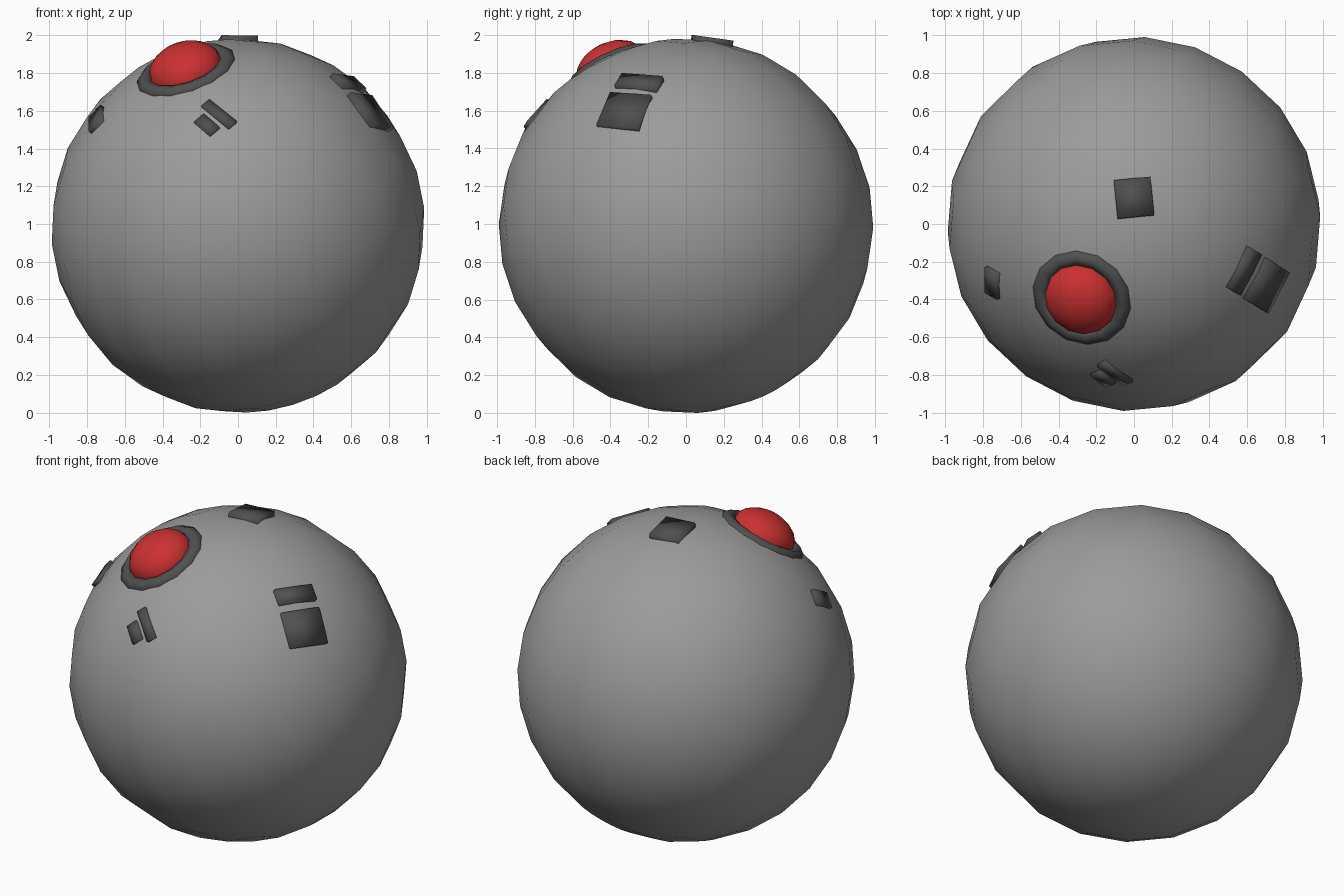
import bpy, bmesh, math
from mathutils import Vector, Matrix

if "Cube" in bpy.data.objects:
    bpy.data.objects.remove(bpy.data.objects["Cube"])

CENTRE = Vector((0, 0, 0.99))
EYE_AXIS = Vector((-0.29, -0.41, 0.865)).normalized()


def material(name, r, g, b):
    mat = bpy.data.materials.new(name)
    mat.diffuse_color = (r, g, b, 1)
    mat.use_nodes = True
    mat.node_tree.nodes["Principled BSDF"].inputs["Base Color"].default_value = mat.diffuse_color
    return mat


BODY = material("body_grey", 0.33, 0.33, 0.33)
DARK = material("dark_grey", 0.08, 0.08, 0.08)
RED = material("eye_red", 0.6, 0.03, 0.03)


def finish(name, bm, matrix, mat, angle=100):
    bmesh.ops.recalc_face_normals(bm, faces=bm.faces)
    me = bpy.data.meshes.new(name)
    bm.to_mesh(me)
    bm.free()
    me.materials.append(mat)
    ob = bpy.data.objects.new(name, me)
    ob.matrix_world = matrix
    bpy.context.collection.objects.link(ob)
    bpy.ops.object.select_all(action='DESELECT')
    ob.select_set(True)
    bpy.context.view_layer.objects.active = ob
    bpy.ops.object.shade_smooth_by_angle(angle=math.radians(angle))
    return ob


def lathe(profile, sides, closed=False):
    """Spin (radius, height) points about z."""
    bm = bmesh.new()
    verts = [bm.verts.new((r, 0, h)) for r, h in profile]
    edges = [bm.edges.new(p) for p in zip(verts, verts[1:])]
    if closed:
        edges.append(bm.edges.new((verts[-1], verts[0])))
    bmesh.ops.spin(bm, geom=verts + edges, cent=(0, 0, 0), axis=(0, 0, 1),
                   angle=math.tau, steps=sides)
    bmesh.ops.remove_doubles(bm, verts=bm.verts, dist=0.0005)
    return bm


# Local frame whose z axis leaves the ball through the eye
eye_frame = Matrix.Translation(CENTRE) @ EYE_AXIS.to_track_quat('Z', 'Y').to_matrix().to_4x4()

# Ball body, with its poles on the eye axis
bm = bmesh.new()
bmesh.ops.create_uvsphere(bm, u_segments=20, v_segments=14, radius=0.993)
finish("ball_body", bm, eye_frame, BODY)

# Bezel around the eye
finish("eye_ring", lathe([(0.262, 0.90), (0.272, 0.955), (0.24, 0.982),
                          (0.195, 0.972), (0.18, 0.90)], 14, True), eye_frame, DARK)

# Red domed eye
dome = [(0.20 * math.cos(a), 0.96 + 0.137 * math.sin(a))
        for a in (math.radians(18 * i) for i in range(6))]
finish("eye_dome", lathe([(0.20, 0.92)] + dome, 14), eye_frame, RED)


def plate(name, direction, along, length, width, top):
    """Box lying tangent to the ball, its outer face at distance top."""
    n = Vector(direction).normalized()
    u = Vector(along)
    u = (u - n * u.dot(n)).normalized()
    v = n.cross(u)
    rot = Matrix((u, v, n)).transposed().to_4x4()
    bm = bmesh.new()
    bmesh.ops.create_cube(bm, size=1)
    bmesh.ops.scale(bm, vec=(length, width, 0.07), verts=bm.verts)
    finish(name, bm, Matrix.Translation(CENTRE + n * (top - 0.035)) @ rot, DARK)


# Raised plates and slots on the upper half
plate("top_plate", (0, 0.14, 0.99), (1, 0.1, 0), 0.195, 0.205, 1.006)
plate("right_square_plate", (0.707, -0.328, 0.61), (0.115, 0.22, -0.015), 0.245, 0.22, 0.998)
plate("right_strip_plate", (0.588, -0.25, 0.765), (0.115, 0.225, -0.02), 0.245, 0.10, 1.003)
plate("front_long_strip", (-0.10, -0.785, 0.588), (0.148, -0.105, -0.12), 0.21, 0.058, 1.003)
plate("front_short_strip", (-0.165, -0.82, 0.535), (0.088, -0.062, -0.077), 0.125, 0.07, 1.0)
plate("left_plate", (-0.758, -0.315, 0.57), (0, 0.875, 0.484), 0.155, 0.10, 1.003)
